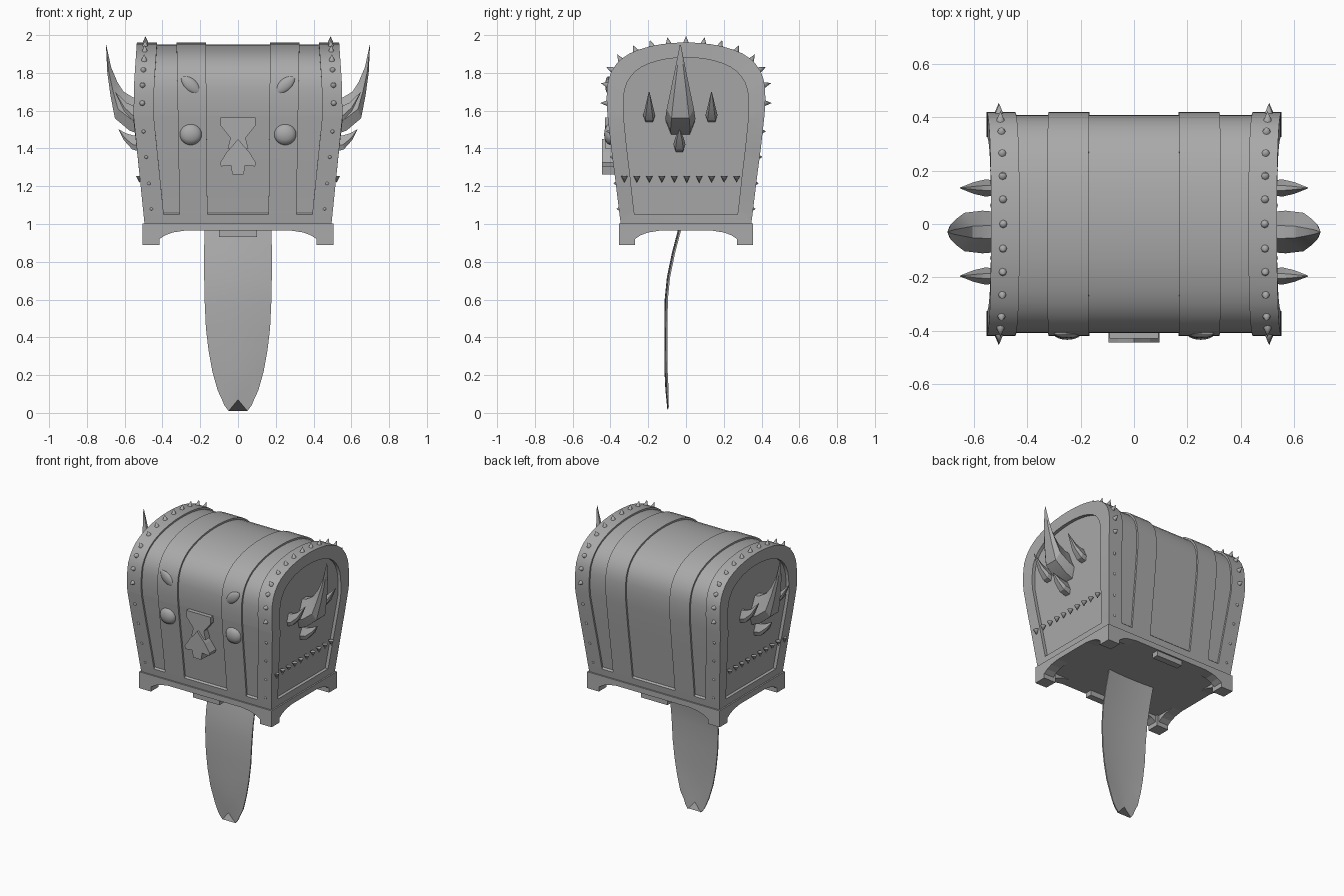
import bpy, bmesh, math
from mathutils import Vector

if "Cube" in bpy.data.objects:
    bpy.data.objects.remove(bpy.data.objects["Cube"])

mat = bpy.data.materials.new("plain grey")
mat.diffuse_color = (0.4, 0.4, 0.4, 1)
mat.use_nodes = True
mat.node_tree.nodes["Principled BSDF"].inputs["Base Color"].default_value = mat.diffuse_color


def make(name, verts, faces, smooth=None):
    me = bpy.data.meshes.new(name)
    me.from_pydata([tuple(v) for v in verts], [], faces)
    bm = bmesh.new()
    bm.from_mesh(me)
    bmesh.ops.remove_doubles(bm, verts=bm.verts, dist=1e-5)
    bmesh.ops.recalc_face_normals(bm, faces=bm.faces)
    bm.to_mesh(me)
    bm.free()
    ob = bpy.data.objects.new(name, me)
    bpy.context.collection.objects.link(ob)
    me.materials.append(mat)
    if smooth:
        bpy.ops.object.select_all(action='DESELECT')
        ob.select_set(True)
        bpy.context.view_layer.objects.active = ob
        bpy.ops.object.shade_smooth_by_angle(angle=math.radians(smooth))
    return ob


def loft(name, rings, smooth=None):
    """Skin a list of equal closed rings and cap both ends."""
    n = len(rings[0])
    verts = [v for r in rings for v in r]
    faces = [(k*n+i, k*n+(i+1) % n, (k+1)*n+(i+1) % n, (k+1)*n+i)
             for k in range(len(rings)-1) for i in range(n)]
    faces += [tuple(range(n)), tuple(range(len(verts)-n, len(verts)))]
    return make(name, verts, faces, smooth)


def box(name, x0, x1, y0, y1, z0, z1):
    return loft(name, [[(x0, y0, z), (x1, y0, z), (x1, y1, z), (x0, y1, z)] for z in (z0, z1)])


def cone(name, base, direction, r, h):
    q = Vector(direction).to_track_quat('Z', 'Y')
    ring = [Vector(base) + q @ Vector((r*math.cos(a), r*math.sin(a), 0))
            for a in [i*math.tau/8 for i in range(8)]]
    tip = Vector(base) + q @ Vector((0, 0, h))
    make(name, ring + [tip], [tuple(range(8))] + [(i, (i+1) % 8, 8) for i in range(8)], 50)


def interp(table, t):
    for (a, b), (c, d) in zip(table, table[1:]):
        if t <= c:
            return b + (d-b)*(t-a)/(c-a)
    return table[-1][1]


# Chest outline (y, z): tapered box below, barrel lid above
half = [(.345, 1.0), (.352, 1.05), (.353, 1.058), (.375, 1.24), (.396, 1.4), (.415, 1.57),
        (.419, 1.62), (.42, 1.67), (.418, 1.72), (.411, 1.765), (.394, 1.81), (.37, 1.845),
        (.34, 1.875), (.30, 1.902), (.25, 1.923), (.19, 1.941), (.13, 1.952), (.065, 1.959)]
outline = [(-y, z) for y, z in half] + [(0, 1.961)] + half[::-1]
N = len(outline)


def end_x(z):
    return interp([(1, .495), (1.57, .553), (1.75, .55), (1.97, .535)], z)


def normal(i):
    a, b = outline[max(i-1, 0)], outline[min(i+1, N-1)]
    return Vector((-(b[1]-a[1]), b[0]-a[0])).normalized()


# Chest shell with raised bands and sunken end panels
def ring_at(fx, sunk):
    r = []
    for i, (y, z) in enumerate(outline):
        d = -normal(i) * (.012 if sunk and z > 1.052 else 0)
        r.append((fx(z), y+d.x, z+d.y))
    return r


def panel(s, depth):
    return [(s*(end_x(z)-depth), y*.79, 1.05+(z-1)*.865) for y, z in outline]


def rim(s):
    return lambda z: s*(end_x(z)-.107)


def at(x):
    return lambda z: x*(.95 + .05*(z-1)/.96)


rings = [panel(-1, .022), panel(-1, 0), ring_at(lambda z: -end_x(z), 0), ring_at(rim(-1), 0), ring_at(rim(-1), 1)]
for a, b in ((-.325, -.17), (.17, .325)):
    rings += [ring_at(at(a), 1), ring_at(at(a), 0), ring_at(at(b), 0), ring_at(at(b), 1)]
rings += [ring_at(rim(1), 1), ring_at(rim(1), 0), ring_at(end_x, 0), panel(1, 0), panel(1, .022)]
shell = loft("chest_shell", rings, 30)
for e in shell.data.edges:          # crease where the lid meets the box in front
    a, b = (shell.data.vertices[v].co for v in e.vertices)
    if abs(a.z-1.57) < .004 and abs(b.z-1.57) < .004 and a.y < -.39 and b.y < -.39:
        e.use_edge_sharp = True

# Studs along both end rims, smaller toward the bottom
for s in (-1, 1):
    spots = [(1.08, .010, .016), (1.215, .011, .016), (1.355, .011, .018), (1.49, .012, .02),
             (1.64, .016, .037), (1.735, .016, .04), (1.815, .016, .04)]
    for side in (-1, 1):
        for z, r, h in spots:
            y = interp([(b, a) for a, b in half], z)
            slope = (z-1.6)*2.2 if z > 1.68 else 0
            cone("rim_stud", (s*(end_x(z)-.045), side*(y-.003), z), (0, side, slope), r, h)
        for y in (.345, .265, .18, .092):
            z = interp([(a, b) for a, b in half[::-1]], y)
            cone("rim_stud", (s*(end_x(z)-.045), side*y, z-.003), (0, side*y*1.8, 1), .016, .037)
    cone("rim_stud", (s*.49, 0, 1.958), (0, 0, 1), .016, .037)

# Base slab, corner feet with curved brackets
box("base_slab", -.505, .505, -.355, .355, .965, 1.003)
for sx in (-1, 1):
    for sy in (-1, 1):
        xs, ys = sorted((sx*.415, sx*.505)), sorted((sy*.27, sy*.355))
        box("foot", *xs, *ys, .89, .97)
        curve = [(0, .92), (.03, .94), (.07, .955), (.14, .966), (0, .968)]
        loft("bracket_long", [[(sx*(.416-t), sy*y, z) for t, z in curve] for y in (.285, .355)])
        loft("bracket_short", [[(sx*x, sy*(.271-t), z) for t, z in curve] for x in (.43, .505)])
for s in (-1, 1):
    ys = sorted((s*.30, s*.345))
    box("base_lip", -.1, .1, *ys, .93, .967)

# Forked tongue: rows of height, half width, depth
rows = [(.975, .178, -.035), (.85, .179, -.068), (.72, .179, -.095), (.6, .177, -.107), (.45, .17, -.109),
        (.33, .156, -.109), (.22, .136, -.108), (.12, .108, -.103)]
U = [-1, -.8, -.5, -.25, 0, .25, .5, .8, 1]
trings = []
for z, w, y in rows:
    front = [(u*w, y-.006+.008*u*u, z) for u in U]
    trings.append(front + [(x, yy+.009, zz) for x, yy, zz in front[::-1]])
fork = [(-.085, .07), (-.072, .04), (-.05, .01), (-.025, .04), (0, .07),
        (.025, .04), (.05, .01), (.072, .04), (.085, .07)]
trings.append([(x, -.104+.1*(.07-z), z) for x, z in fork] + [(x, -.096+.1*(.07-z), z) for x, z in fork[::-1]])
loft("tongue", trings, 40)


# Curved horns on the end panels; each section is (outer xz, inner xz, half width)
def horn(name, s, cy, sections):
    rs = []
    for o, n, w in sections:
        o, n = Vector(o), Vector(n)
        m = o.lerp(n, .35)
        rs.append([(s*p.x, cy+k*w, p.y) for p, k in
                   ((o, -.65), (o, .65), (m, 1), (n, .3), (n, -.3), (m, -1))])
    loft(name, rs, 25)


big = [((.51, 1.47), (.51, 1.66), .075), ((.575, 1.495), (.555, 1.67), .08), ((.652, 1.56), (.605, 1.70), .072),
       ((.675, 1.68), (.638, 1.75), .052), ((.692, 1.80), (.672, 1.83), .03), ((.699, 1.947), (.697, 1.947), .003)]
small = [((.51, 1.535), (.51, 1.62), .028), ((.56, 1.55), (.553, 1.625), .032),
         ((.605, 1.60), (.592, 1.643), .022), ((.652, 1.70), (.65, 1.70), .002)]
for s in (-1, 1):
    horn("large_horn", s, -.03, big)
    for y in (-.195, .135):
        horn("side_horn", s, y, small)
    low = [((a, b-.155-.35*max(0, b-1.62)), (c, d-.155-.35*max(0, d-1.62)), w) for (a, b), (c, d), w in small]
    low[-1] = ((.632, 1.5), (.63, 1.5), .002)
    horn("lower_horn", s, -.035, low)
    # Row of small teeth under the horns
    for i in range(10):
        cone("end_tooth", (s*.522, -.326+i*.066, 1.255), (0, 0, -1), .018, .037)


# Front details: almond eyes, round bosses and lock
def lens(name, c, a, b, d, tilt, pointed):
    rs = []
    for i in range(1, 12):
        t = math.pi*i/12
        u, w = -math.cos(t), math.sin(t)**(1.5 if pointed else 1)
        ring = []
        for j in range(12):
            p = math.tau*j/12
            x, z = a*u, b*w*math.cos(p)
            ring.append((c[0]+x*math.cos(tilt)-z*math.sin(tilt), c[1]+d*w*math.sin(p),
                         c[2]+x*math.sin(tilt)+z*math.cos(tilt)))
        rs.append(ring)
    loft(name, rs, 40)


for s in (-1, 1):
    lens("almond_eye", (s*.25, -.412, 1.735), .066, .034, .016, s*math.radians(42), True)
    lens("round_boss", (s*.25, -.402, 1.475), .058, .057, .032, 0, False)


def plate(name, pts, y0, y1):
    full = pts + [(-x, z) for x, z in pts[::-1] if x > 0]
    loft(name, [[(x, y, z) for x, z in full] for y in (y0, y1)])


plate("lock_plate", [(.092, 1.565), (.092, 1.52), (.04, 1.455), (.055, 1.40)], -.43, -.385)
plate("lock_hasp", [(0, 1.45), (.025, 1.42), (.06, 1.38), (.095, 1.325), (.09, 1.305),
                    (.038, 1.31), (.03, 1.262)], -.445, -.375)
